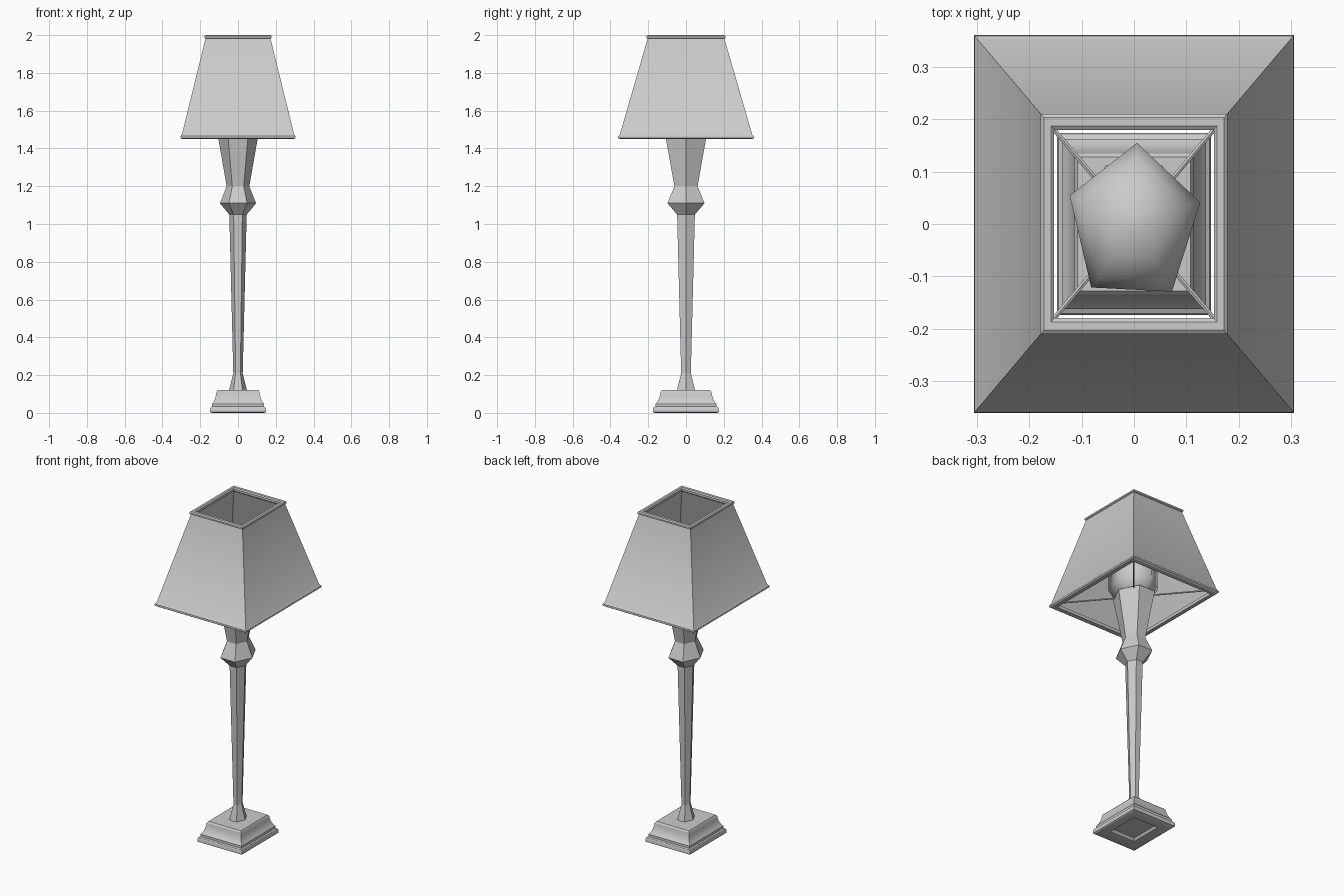
import bpy, math
from mathutils import Vector

if "Cube" in bpy.data.objects:
    bpy.data.objects.remove(bpy.data.objects["Cube"])

RATIO = 1.18  # the whole lamp is deeper than it is wide


def loft(name, profile, sides, phase=0.0, grow=1.0, closed=False, smooth=None):
    """Stack polygon rings along a (radius, height) profile."""
    verts, faces = [], []
    for r, z in profile:
        for i in range(sides):
            a = math.radians(phase) + 2 * math.pi * i / sides
            verts.append((r * grow * math.cos(a), r * grow * math.sin(a) * RATIO, z))
    n = len(profile)
    for k in range(n if closed else n - 1):
        a, b = k * sides, ((k + 1) % n) * sides
        for i in range(sides):
            j = (i + 1) % sides
            faces.append((a + i, a + j, b + j, b + i))
    if not closed:
        faces.append(tuple(reversed(range(sides))))
        faces.append(tuple(range((n - 1) * sides, n * sides)))
    mesh = bpy.data.meshes.new(name)
    mesh.from_pydata(verts, [], faces)
    mesh.update()
    obj = bpy.data.objects.new(name, mesh)
    bpy.context.collection.objects.link(obj)
    if smooth is not None:
        bpy.ops.object.select_all(action='DESELECT')
        obj.select_set(True)
        bpy.context.view_layer.objects.active = obj
        bpy.ops.object.shade_smooth_by_angle(angle=math.radians(smooth))
    return obj


def square(name, profile, closed=False):
    return loft(name, profile, 4, 45, math.sqrt(2), closed, 32)


# Moulded rectangular base with a recessed underside
square("base", [(0.075, 0.02), (0.085, 0.006), (0.14, 0.0), (0.147, 0.004), (0.147, 0.024),
                (0.144, 0.03), (0.137, 0.034), (0.137, 0.048), (0.129, 0.058),
                (0.121, 0.076), (0.116, 0.096), (0.114, 0.112), (0.108, 0.12)])

# Six-sided faceted stem
loft("stem", [(0.047, 0.12), (0.025, 0.21), (0.046, 1.05), (0.096, 1.11),
              (0.06, 1.2), (0.109, 1.48)], 6)

# Five-sided smooth bulb inside the shade
loft("bulb", [(0.07, 1.46), (0.105, 1.49), (0.131, 1.54), (0.131, 1.64),
              (0.11, 1.70), (0.065, 1.74), (0.015, 1.755)], 5, 87.5, smooth=180)

# Open tapered lampshade, rolled trims top and bottom, with thickness
square("lampshade", [(0.275, 1.45), (0.297, 1.45), (0.305, 1.456), (0.304, 1.466), (0.297, 1.474),
                     (0.172, 1.982), (0.178, 1.986), (0.178, 1.995), (0.172, 2.0),
                     (0.158, 2.0), (0.152, 1.995), (0.152, 1.982), (0.16, 1.975),
                     (0.284, 1.476), (0.275, 1.468)], closed=True)

# Thin rods holding the shade's corners to the stem
for sx in (-1, 1):
    for sy in (-1, 1):
        inner = Vector((0.05 * sx, 0.05 * RATIO * sy, 1.475))
        outer = Vector((0.282 * sx, 0.282 * RATIO * sy, 1.475))
        d = outer - inner
        bpy.ops.mesh.primitive_cylinder_add(vertices=6, radius=0.005, depth=d.length,
                                            location=(inner + outer) / 2)
        rod = bpy.context.object
        rod.name = "shade_rod"
        rod.rotation_euler = d.to_track_quat('Z', 'Y').to_euler()
